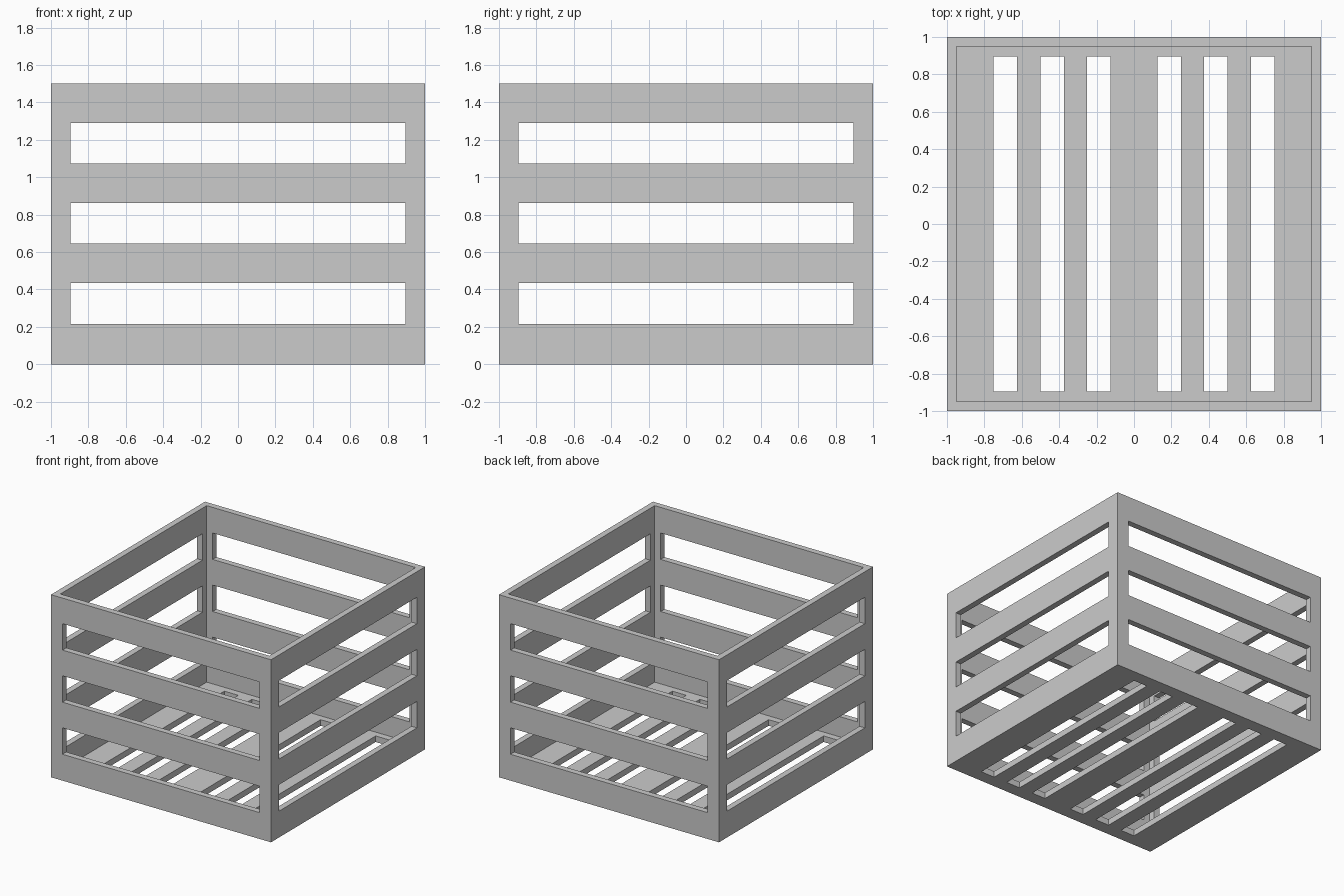
import bpy, bmesh
from mathutils import Matrix, Vector

if "Cube" in bpy.data.objects:
    bpy.data.objects.remove(bpy.data.objects["Cube"])


def boxes(name, items):
    """One mesh object made of boxes given as (centre, size)."""
    bm = bmesh.new()
    for centre, size in items:
        m = Matrix.Translation(centre) @ Matrix.Diagonal(Vector((*size, 1)))
        bmesh.ops.create_cube(bm, size=1, matrix=m)
    mesh = bpy.data.meshes.new(name)
    bm.to_mesh(mesh)
    bm.free()
    obj = bpy.data.objects.new(name, mesh)
    bpy.context.collection.objects.link(obj)
    return obj


WALL, OPEN = 0.05, 1.79
slot_z = [0.325 + 0.428 * i for i in range(3)]
floor_x = [s * x for s in (-1, 1) for x in (0.1875, 0.4375, 0.6875)]

# Solid outer block of the crate
crate = boxes("slatted_crate", [((0, 0, 0.75), (2, 2, 1.5))])

# Cutters: hollow inside, wall gaps in both directions, floor gaps
inner = 2 - 2 * WALL
cutters = [
    boxes("cavity_cutter", [((0, 0, 1 + WALL), (inner, inner, 2))]),
    boxes("front_back_gap_cutter", [((0, 0, z), (OPEN, 3, 0.217)) for z in slot_z]),
    boxes("side_gap_cutter", [((0, 0, z), (3, OPEN, 0.217)) for z in slot_z]),
    boxes("floor_gap_cutter", [((x, 0, 0), (0.126, OPEN, 0.16)) for x in floor_x]),
]
for c in cutters:
    mod = crate.modifiers.new(c.name, 'BOOLEAN')
    mod.operation = 'DIFFERENCE'
    mod.solver = 'EXACT'
    mod.object = c

# Bake the cuts and drop the cutters
deps = bpy.context.evaluated_depsgraph_get()
crate_mesh = bpy.data.meshes.new_from_object(crate.evaluated_get(deps))
crate.modifiers.clear()
crate.data = crate_mesh
for c in cutters:
    bpy.data.objects.remove(c)
